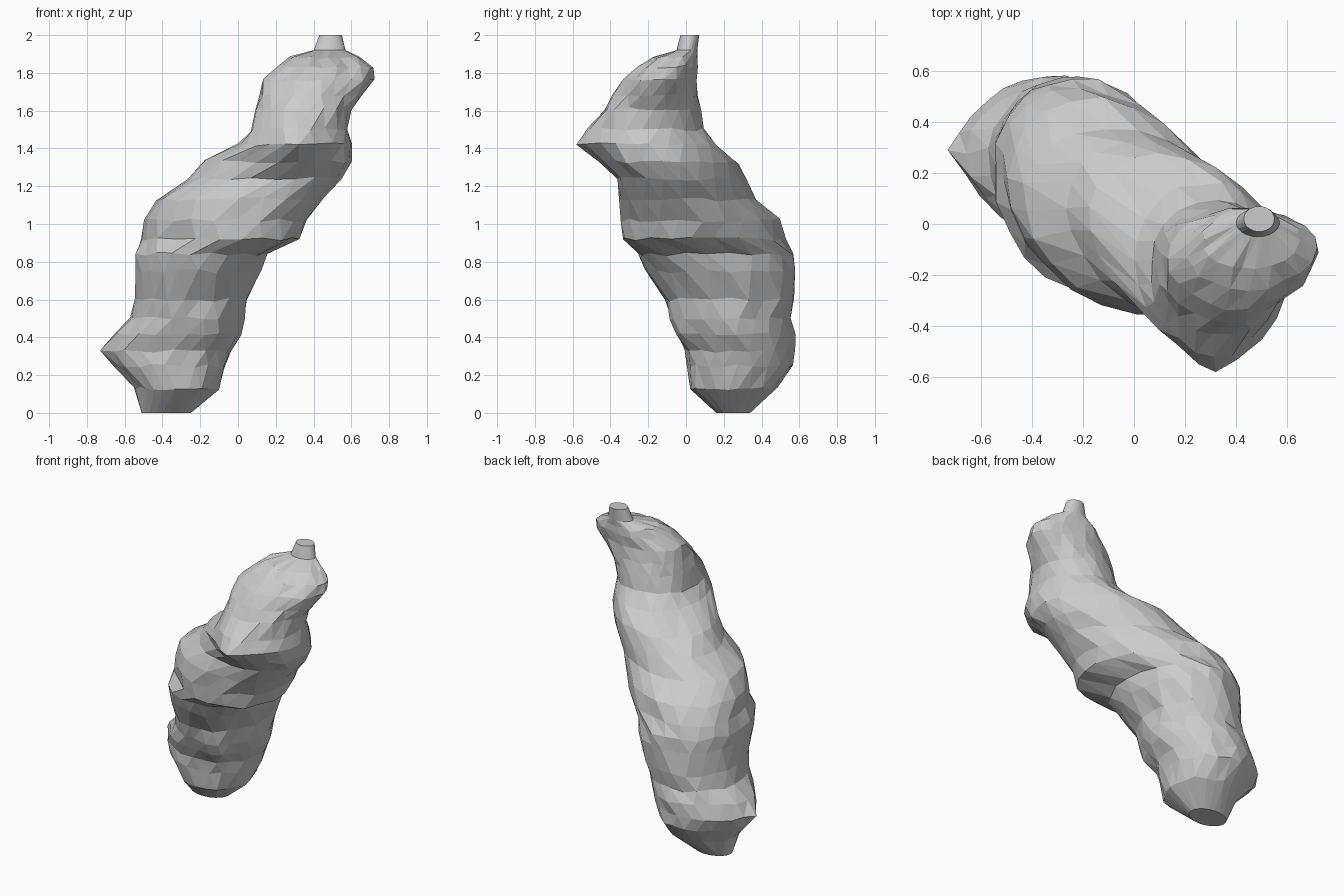
import bpy, bmesh, math, random
from mathutils import Vector

random.seed(4)
SIDES = 22

# Horizontal sections: height, x min, x max, y min, y max, diagonal skew
SECTIONS = [
    (0.00, -0.51, -0.25, 0.16, 0.34, 0.0),
    (0.13, -0.55, -0.10, 0.02, 0.48, 0.0),
    (0.25, -0.62, -0.06, 0.00, 0.56, 0.0),
    (0.33, -0.66, -0.03, 0.00, 0.57, 0.0),
    (0.42, -0.63, 0.01, -0.05, 0.575, 0.0),
    (0.50, -0.57, 0.03, -0.08, 0.56, 0.0),
    (0.60, -0.55, 0.05, -0.11, 0.575, 0.0),
    (0.75, -0.55, 0.12, -0.21, 0.575, -0.03),
    (0.84, -0.55, 0.16, -0.26, 0.57, -0.1),
    (0.92, -0.52, 0.33, -0.33, 0.53, -0.3),
    (1.02, -0.49, 0.37, -0.35, 0.49, -0.25),
    (1.13, -0.43, 0.45, -0.36, 0.38, -0.25),
    (1.24, -0.27, 0.54, -0.37, 0.32, -0.28),
    (1.33, -0.18, 0.60, -0.43, 0.27, -0.28),
    (1.42, 0.00, 0.60, -0.50, 0.16, -0.06),
    (1.50, 0.06, 0.58, -0.48, 0.10, 0.0),
    (1.61, 0.09, 0.60, -0.43, 0.08, 0.0),
    (1.68, 0.11, 0.63, -0.39, 0.07, 0.0),
    (1.76, 0.13, 0.68, -0.33, 0.06, 0.0),
    (1.83, 0.20, 0.69, -0.26, 0.06, 0.0),
    (1.88, 0.27, 0.64, -0.18, 0.06, 0.0),
    (1.92, 0.40, 0.57, -0.05, 0.06, 0.0),
    (2.00, 0.43, 0.55, -0.03, 0.07, 0.0),
]

# Pointed bumps pulled out of the surface
BUMPS = [(-0.73, 0.29, 0.33), (0.32, -0.58, 1.42), (0.73, -0.13, 1.76),
         (0.71, -0.05, 1.83), (-0.10, -0.03, 0.42)]
REACH = 0.25


def ring(bm, row, index):
    z, x0, x1, y0, y1, skew = row
    inner = 0 < index < len(SECTIONS) - 2
    verts = []
    for i in range(SIDES):
        t = math.tau * (i + 0.5 * (index % 2)) / SIDES
        p = Vector(((x0 + x1) / 2 + (x1 - x0) / 2 * math.cos(t),
                    (y0 + y1) / 2 + (y1 - y0) / 2 * math.cos(t - math.acos(skew)), z))
        if inner:
            p += Vector([random.uniform(-0.01, 0.01) for _ in range(3)])
        verts.append(bm.verts.new(p))
    return verts


# Lumpy body lofted through the sections with staggered triangles
bm = bmesh.new()
rings = [ring(bm, row, k) for k, row in enumerate(SECTIONS)]
for k, (low, high) in enumerate(zip(rings, rings[1:])):
    for i in range(SIDES):
        j = (i + 1) % SIDES
        if k % 2 == 0:
            bm.faces.new((low[i], low[j], high[i]))
            bm.faces.new((low[j], high[j], high[i]))
        else:
            bm.faces.new((low[i], low[j], high[j]))
            bm.faces.new((low[i], high[j], high[i]))
bm.faces.new(rings[0][::-1])
bm.faces.new(rings[-1])

# Broad pull with a falloff so each bump blends into the body
movable = [v for r in rings[1:-2] for v in r]
for bump in BUMPS:
    tip = Vector(bump)
    nearest = min(movable, key=lambda v: (v.co - tip).length)
    start, shift = nearest.co.copy(), tip - nearest.co
    for v in movable:
        weight = max(0.0, 1 - (v.co - start).length / REACH)
        v.co += shift * weight ** 1.3

bmesh.ops.recalc_face_normals(bm, faces=bm.faces[:])
mesh = bpy.data.meshes.new("lumpy_body")
bm.to_mesh(mesh)
bm.free()
bpy.context.collection.objects.link(bpy.data.objects.new("lumpy_body", mesh))
